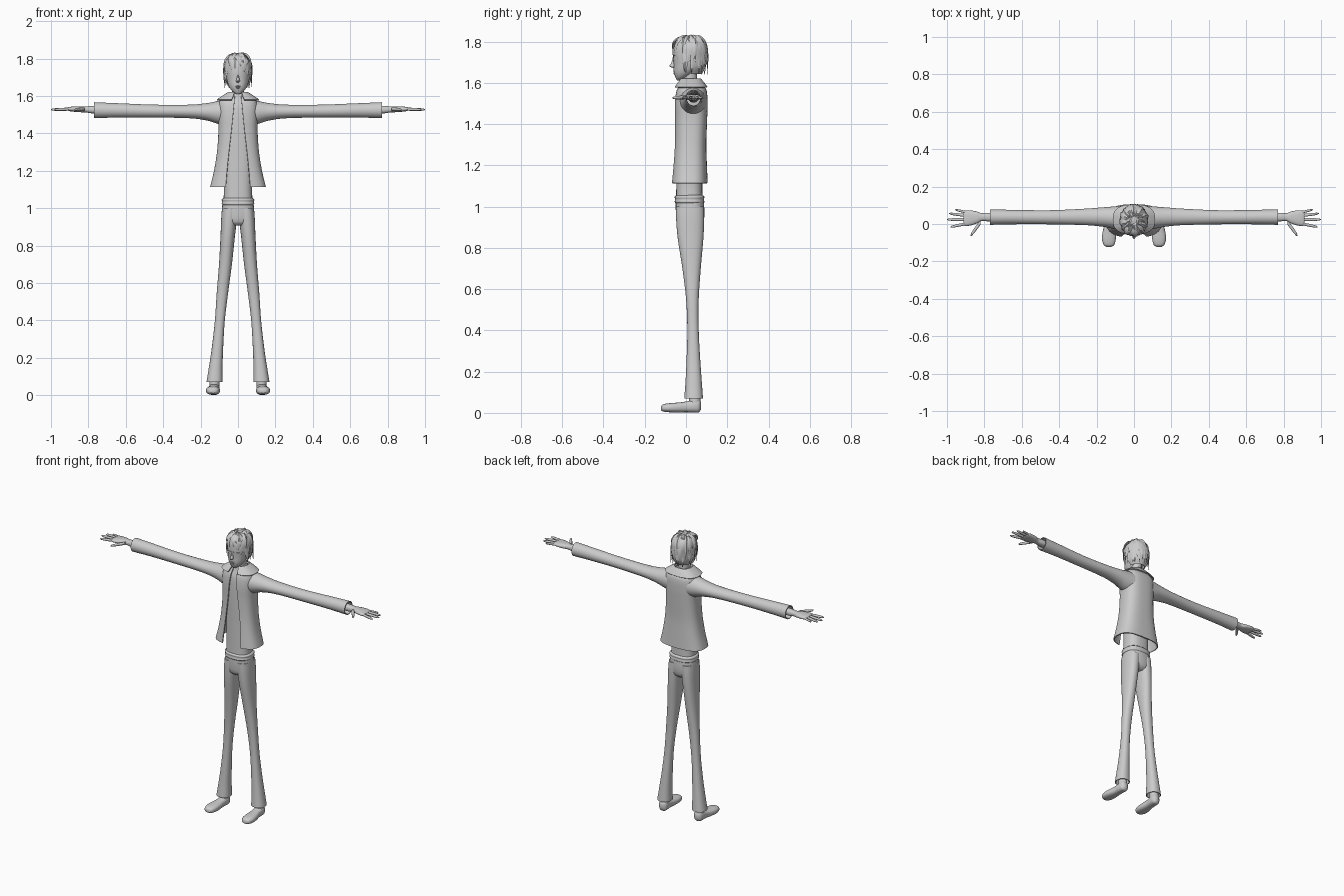
import bpy, bmesh, math, random
random.seed(4)

grey = bpy.data.materials.new("plain grey")
grey.diffuse_color = (0.6, 0.6, 0.6, 1)


def finish(name, bm, mirror=False, thick=0):
    bmesh.ops.recalc_face_normals(bm, faces=bm.faces)
    me = bpy.data.meshes.new(name)
    bm.to_mesh(me)
    bm.free()
    me.materials.append(grey)
    o = bpy.data.objects.new(name, me)
    bpy.context.collection.objects.link(o)
    bpy.ops.object.select_all(action='DESELECT')
    o.select_set(True)
    bpy.context.view_layer.objects.active = o
    if thick:
        s = o.modifiers.new("shell", 'SOLIDIFY')
        s.thickness, s.offset = thick, 0
        bpy.ops.object.modifier_apply(modifier="shell")
    if mirror:
        m = o.modifiers.new("mirror", 'MIRROR')
        m.use_mirror_merge = False
        bpy.ops.object.modifier_apply(modifier="mirror")
    bpy.ops.object.shade_smooth_by_angle(angle=math.radians(45))
    return o


def smooth_keys(keys, m):
    """Cubic interpolation of ring keys along their first value."""
    def slope(i, k):
        a, b = keys[max(i - 1, 0)], keys[min(i + 1, len(keys) - 1)]
        return (b[k] - a[k]) / (b[0] - a[0])
    out = []
    for i in range(len(keys) - 1):
        A, B = keys[i], keys[i + 1]
        h = B[0] - A[0]
        for j in range(m):
            s = j / m
            out.append([A[0] + s * h] + [
                (2*s**3 - 3*s*s + 1) * A[k] + (s**3 - 2*s*s + s) * h * slope(i, k)
                + (3*s*s - 2*s**3) * B[k] + (s**3 - s*s) * h * slope(i + 1, k)
                for k in range(1, len(A))])
    return out + [list(keys[-1])]


def loft(name, keys, axis='z', p=2.0, n=28, m=4, mirror=False, thick=0):
    """Rings (t, centre1, centre2, radius1, radius2[, front opening])."""
    bm = bmesh.new()
    is_open = len(keys[0]) > 5
    rings = []
    for r in smooth_keys(keys, m):
        t, c1, c2, r1, r2 = r[:5]
        r1, r2 = max(r1, .001), max(r2, .001)
        a0 = math.asin(min(1, max(0, r[5]) / r1) ** (p / 2)) if is_open else 0
        ring = []
        for i in range(n):
            a = a0 + (2 * math.pi - 2 * a0) * i / (n - 1 if is_open else n)
            s, c = math.sin(a), math.cos(a)
            u = c1 + r1 * math.copysign(abs(s) ** (2 / p), s)
            v = c2 - r2 * math.copysign(abs(c) ** (2 / p), c)
            co = {'z': (u, v, t), 'x': (t, u, v), 'y': (u, t, v)}[axis]
            ring.append(bm.verts.new(co))
        rings.append(ring)
    for a, b in zip(rings, rings[1:]):
        for i in range(n - 1 if is_open else n):
            j = (i + 1) % n
            bm.faces.new((a[i], a[j], b[j], b[i]))
    if not thick and not is_open:
        bm.faces.new(rings[0])
        bm.faces.new(rings[-1])
    return finish(name, bm, mirror, thick)


# trousers: hips, flared legs, belt
loft("hips", [(.907, 0, .02, .06, .045), (.925, 0, .02, .083, .062),
              (.97, 0, .02, .087, .069), (1.03, 0, .018, .083, .068)], p=2.5)
loft("trouser_leg", [(.07, .125, .037, .041, .043), (.15, .119, .037, .034, .037),
                     (.25, .110, .036, .028, .031), (.4, .097, .034, .024, .025),
                     (.55, .083, .031, .028, .028), (.7, .067, .027, .032, .042),
                     (.85, .055, .022, .036, .06), (.95, .047, .02, .040, .066),
                     (1.0, .043, .019, .04, .066)], p=2.3, mirror=True, thick=.005)
loft("belt", [(1.015, 0, .017, .080, .066), (1.022, 0, .017, .087, .072),
              (1.035, 0, .017, .085, .070), (1.047, 0, .017, .087, .072),
              (1.055, 0, .017, .077, .064)], p=2.5)

# shoes and ankles
loft("shoe", [(-.122, .134, .022, .014, .010), (-.112, .134, .024, .028, .017),
              (-.08, .134, .025, .037, .022), (-.04, .132, .026, .035, .024),
              (0, .129, .029, .029, .026), (.04, .127, .033, .029, .031),
              (.062, .126, .034, .025, .031), (.073, .126, .034, .012, .018)],
     axis='y', p=2.5, mirror=True)
loft("ankle", [(.03, .126, .042, .026, .028), (.06, .126, .042, .027, .028),
               (.13, .121, .04, .024, .026)], mirror=True)

# shirt and open jacket
loft("shirt", [(1.04, 0, .016, .078, .064), (1.1, 0, .016, .075, .063),
               (1.25, 0, .018, .080, .063), (1.42, 0, .022, .085, .066),
               (1.54, 0, .025, .083, .062), (1.585, 0, .025, .055, .045),
               (1.61, 0, .022, .038, .036)], p=2.6)
loft("jacket", [(1.113, 0, .017, .146, .085, .065), (1.2, 0, .019, .125, .079, .058),
                (1.3, 0, .021, .109, .074, .048), (1.42, 0, .024, .101, .075, .034),
                (1.5, 0, .025, .103, .076, .026), (1.56, 0, .027, .100, .070, .02),
                (1.585, 0, .027, .083, .056, .018), (1.607, 0, .026, .052, .044, .016)],
     p=2.8, n=44, thick=.007)
loft("collar", [(1.578, 0, .024, .112, .078, .034), (1.597, 0, .024, .085, .064, .026),
                (1.618, 0, .023, .052, .047, .02)], p=2.6, n=40, thick=.006)
loft("sleeve", [(.07, .033, 1.51, .062, .066), (.11, .034, 1.512, .057, .058),
                (.16, .037, 1.515, .050, .045), (.25, .038, 1.517, .042, .034),
                (.45, .036, 1.519, .035, .032), (.65, .037, 1.523, .036, .036),
                (.77, .037, 1.524, .039, .040)], axis='x', mirror=True, thick=.005)

# hands
loft("hand", [(.70, .037, 1.526, .022, .022), (.78, .037, 1.527, .023, .020),
              (.815, .037, 1.528, .021, .016), (.84, .035, 1.529, .032, .016),
              (.88, .032, 1.53, .041, .014), (.905, .03, 1.53, .040, .010),
              (.912, .03, 1.53, .03, .006)], axis='x', p=2.4, mirror=True)
fingers = [("little_finger", .885, .060, .957, .077, .007),
           ("ring_finger", .89, .044, .988, .056, .008),
           ("middle_finger", .89, .023, 1.0, .024, .008),
           ("index_finger", .89, .003, .982, -.016, .008),
           ("thumb", .82, .01, .874, -.062, .014)]
for name, x0, y0, x1, y1, r in fingers:
    def at(s, k):
        return (x0 + s * (x1 - x0), y0 + s * (y1 - y0), 1.53 - .003 * s, r * k, min(r, .009) * k)
    loft(name, [at(0, 1), at(.5, 1), at(.9, .75), at(1, .2)], axis='x', n=10, m=2, mirror=True)

# neck, head and face
loft("neck", [(1.55, 0, .022, .036, .036), (1.62, 0, .02, .031, .033),
              (1.68, 0, .02, .034, .038)])
loft("head", [(1.611, 0, -.036, .010, .008), (1.625, 0, -.026, .030, .025),
              (1.65, 0, -.010, .048, .049), (1.69, 0, .010, .061, .070),
              (1.74, 0, .017, .068, .079), (1.78, 0, .02, .063, .074),
              (1.805, 0, .02, .045, .055), (1.818, 0, .02, .012, .015)], p=2.2)
loft("nose", [(1.672, 0, -.058, .006, .006), (1.68, 0, -.062, .010, .018),
              (1.695, 0, -.06, .007, .012), (1.715, 0, -.057, .004, .007)], n=12)
for name, z, w in (("upper_lip", 1.652, .016), ("lower_lip", 1.645, .012)):
    loft(name, [(z - .004, 0, -.053, w * .6, .004), (z, 0, -.053, w, .009),
                (z + .004, 0, -.054, w * .6, .004)], n=12, m=2)
loft("eye_band", [(1.706, 0, .012, .065, .076), (1.722, 0, .013, .067, .078)], p=2.2, m=1)

# hair: crown, back shell, and pointed locks
loft("hair_crown", [(1.735, 0, .018, .073, .084), (1.77, 0, .02, .072, .083),
                    (1.8, 0, .021, .058, .068), (1.817, 0, .022, .035, .042),
                    (1.823, 0, .022, .008, .01)])
loft("hair_back", [(1.645, 0, .025, .045, .05, .045), (1.68, 0, .022, .066, .072, .066),
                   (1.745, 0, .019, .073, .084, .073)], thick=.006)


def add_lock(bm, a, z_top, z_end, width, spread, start, flick):
    prev, steps = None, 8
    dx, dy = math.sin(a), -math.cos(a)
    for i in range(steps + 1):
        s = i / steps
        u = (start + (1 - start) * s) * math.pi / 2
        rad = math.sin(u) ** .7 * spread * (1 - .10 * s ** 3)
        z = z_end + (z_top - z_end) * math.cos(u)
        x = .080 * dx * rad + flick * s * s * -dy
        y = .020 + .091 * dy * rad + flick * s * s * dx
        w = width * min(1, .5 + 2 * s) * (1 - s ** 2) + .0008
        th = .008 * (1 - s) + .0008
        ring = [bm.verts.new(c) for c in (
            (x - dy * w, y + dx * w, z), (x + dx * th, y + dy * th, z + th * .5),
            (x + dy * w, y - dx * w, z), (x - dx * th, y - dy * th, z - th * .5))]
        if prev:
            for k in range(4):
                bm.faces.new((prev[k], prev[(k + 1) % 4], ring[(k + 1) % 4], ring[k]))
        else:
            bm.faces.new(ring)
        prev = ring
    bm.faces.new(prev)


bm = bmesh.new()
for layer, (count, lift) in enumerate(((18, 0), (15, .035), (10, .075))):
    for i in range(count):
        a = 2 * math.pi * (i + .5 * layer) / count + random.uniform(-.08, .08)
        front = math.cos(a)
        end = 1.715 if front > .6 else 1.655 if front > -.3 else 1.638
        end += lift * (.5 if front > .6 else 1) + random.uniform(-.008, .015)
        add_lock(bm, a, random.uniform(1.818, 1.832), end, random.uniform(.013, .019),
                 random.uniform(.95, 1.02) + .02 * layer, .08 + .05 * layer,
                 random.uniform(-.018, .018))
finish("hair_locks", bm)
